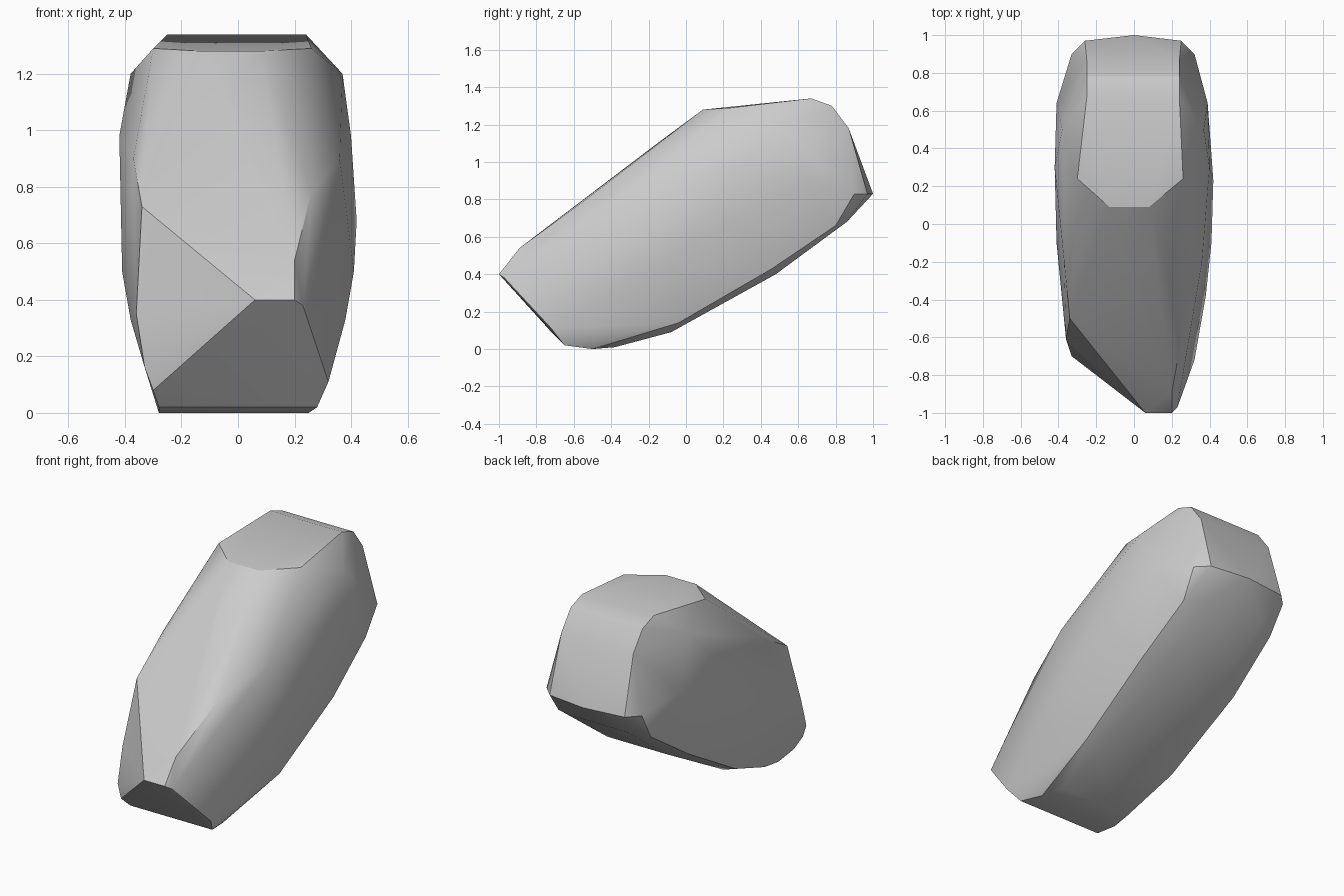
import bpy
import bmesh
import math

# Remove the default object
default_cube = bpy.data.objects.get("Cube")
if default_cube:
    bpy.data.objects.remove(default_cube, do_unlink=True)


def make_material(name, color):
    material = bpy.data.materials.new(name)
    material.use_nodes = True
    material.diffuse_color = color
    shader = next(node for node in material.node_tree.nodes if node.type == "BSDF_PRINCIPLED")
    shader.inputs["Base Color"].default_value = color
    return material


def add_spans(mesh, spans):
    """Each span is a crosswise edge: x on one side, x on the other, y, z."""
    for x_low, x_high, y, z in spans:
        mesh.verts.new((x_low, y, z))
        mesh.verts.new((x_high, y, z))


def add_corners(mesh, corners):
    """Single chipped corners that break the symmetry of the stone."""
    for corner in corners:
        mesh.verts.new(corner)


stone_mesh = bmesh.new()

# Flat top and rounded upper back edge
add_spans(stone_mesh, [
    (-.13, .08, .09, 1.28), (-.3, .26, .24, 1.29),
    (-.25, .24, .67, 1.34), (-.25, .24, .78, 1.3), (-.25, .24, .87, 1.18),
])

# Back end
add_spans(stone_mesh, [(-.26, .25, .97, .83), (-.33, .32, .9, .83)])
add_corners(stone_mesh, [(0, 1, .83)])

# Underside, with its bevelled long edges
add_spans(stone_mesh, [
    (-.2, .2, .86, .68), (-.32, .31, .8, .66),
    (-.2, .2, .48, .4), (-.34, .33, .46, .43),
    (-.2, .2, -.08, .09), (-.31, .31, -.04, .14),
    (-.27, .2, -.38, .01), (-.28, .25, -.5, 0),
])

# Bulging sides
add_spans(stone_mesh, [
    (-.38, .37, .5, 1.2), (-.42, .4, .3, .98), (-.41, .42, .23, .68),
    (-.41, .39, .64, .9), (-.41, .41, -.1, .5), (-.38, .38, -.38, .33),
    (-.37, .36, -.2, .9),
])

# Sloping front face
add_corners(stone_mesh, [
    (-.03, -.14, 1.11), (.26, -.56, .78), (.2, -.89, .54),
    (-.34, -.5, .73), (-.36, -.61, .35),
])

# Slanted chip on the front end
add_corners(stone_mesh, [
    (.06, -1, .4), (.2, -1, .4), (.23, -.97, .38), (.32, -.72, .11),
    (.28, -.65, .02), (-.28, -.65, .02), (-.3, -.71, .08), (-.33, -.7, .16),
])

# Wrap the corners in one faceted skin and drop any buried points
bmesh.ops.convex_hull(stone_mesh, input=stone_mesh.verts[:])
loose = [vert for vert in stone_mesh.verts if not vert.link_faces]
bmesh.ops.delete(stone_mesh, geom=loose, context="VERTS")
bmesh.ops.recalc_face_normals(stone_mesh, faces=stone_mesh.faces[:])

# Turn the skin into a single stone object
data = bpy.data.meshes.new("stone")
stone_mesh.to_mesh(data)
stone_mesh.free()
stone = bpy.data.objects.new("stone", data)
bpy.context.collection.objects.link(stone)
data.materials.append(make_material("stone grey", (.6, .6, .6, 1)))

# Soft shading across shallow facets, crisp edges elsewhere
bpy.ops.object.select_all(action="DESELECT")
stone.select_set(True)
bpy.context.view_layer.objects.active = stone
bpy.ops.object.shade_smooth_by_angle(angle=math.radians(30))
